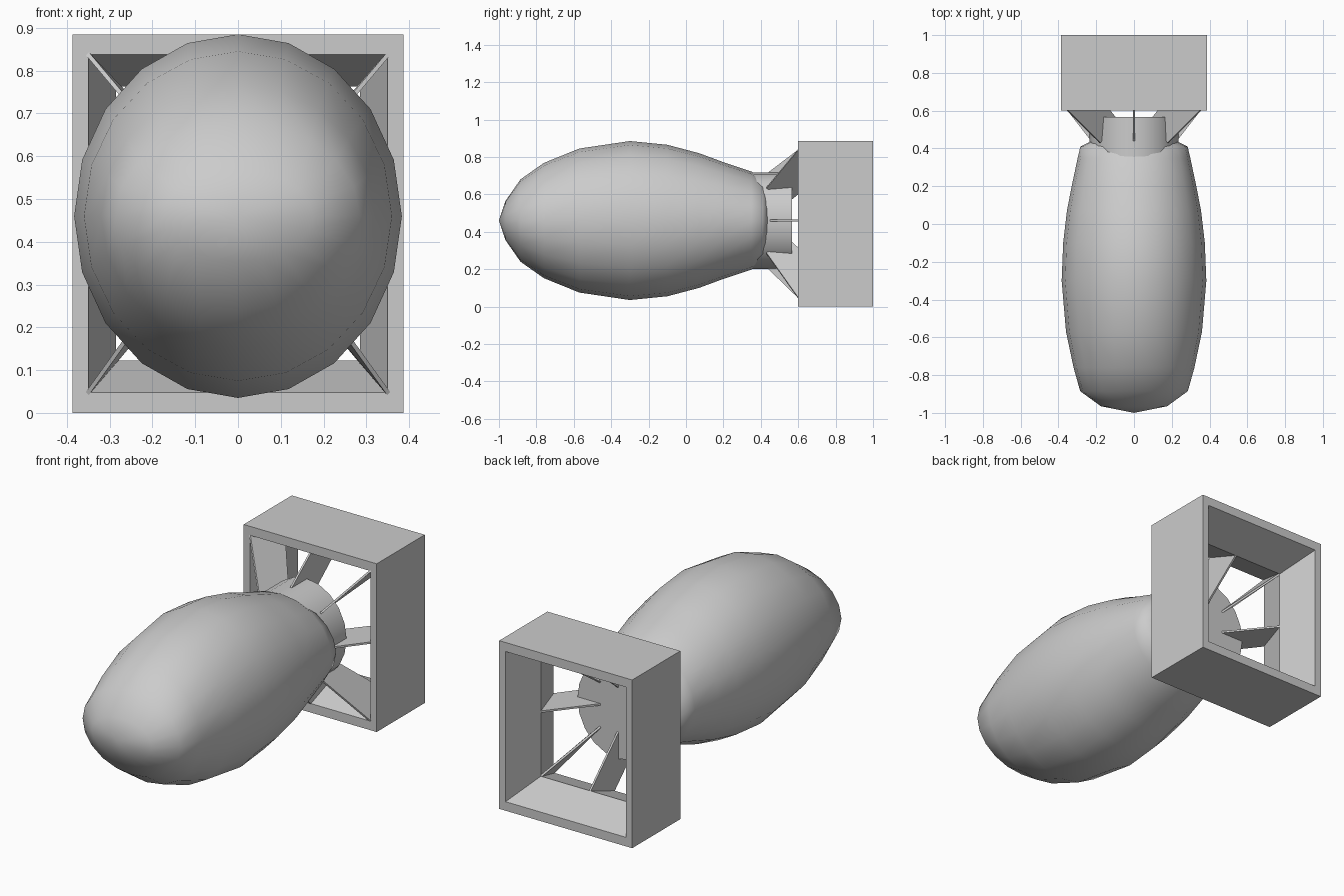
import bpy, math
from math import radians, cos, sin
from mathutils import Vector

if "Cube" in bpy.data.objects:
    bpy.data.objects.remove(bpy.data.objects["Cube"])

ZC = 0.46      # height of the long axis
FZ = 0.4425    # height of the tail frame centre


def make_object(name, verts, faces, smooth=None):
    mesh = bpy.data.meshes.new(name)
    mesh.from_pydata(verts, [], faces)
    mesh.update()
    obj = bpy.data.objects.new(name, mesh)
    bpy.context.collection.objects.link(obj)
    bpy.ops.object.select_all(action='DESELECT')
    obj.select_set(True)
    bpy.context.view_layer.objects.active = obj
    # consistent outward normals
    bpy.ops.object.mode_set(mode='EDIT')
    bpy.ops.mesh.select_all(action='SELECT')
    bpy.ops.mesh.normals_make_consistent(inside=False)
    bpy.ops.object.mode_set(mode='OBJECT')
    if smooth:
        bpy.ops.object.shade_smooth_by_angle(angle=radians(smooth))
    return obj


def loft(name, stations, sides=20, nose=None, smooth=40):
    """Elliptical rings (y, half width, half height) along y, capped at the ends."""
    verts, faces = [], []
    for y, rx, rz in stations:
        for i in range(sides):
            a = 2 * math.pi * i / sides
            verts.append((rx * cos(a), y, ZC + rz * sin(a)))
    for r in range(len(stations) - 1):
        for i in range(sides):
            j = (i + 1) % sides
            a, b = r * sides, (r + 1) * sides
            faces.append((a + i, a + j, b + j, b + i))
    last = (len(stations) - 1) * sides
    faces.append(tuple(range(last, last + sides)))
    if nose is None:
        faces.append(tuple(range(sides)))
    else:
        verts.append((0, nose, ZC))
        faces += [(len(verts) - 1, (i + 1) % sides, i) for i in range(sides)]
    return make_object(name, verts, faces, smooth)


# Main body: rounded nose, tapering to the rear
loft("body", [
    (-0.965, 0.175, 0.105), (-0.885, 0.285, 0.22), (-0.76, 0.32, 0.308),
    (-0.57, 0.36, 0.385), (-0.3, 0.383, 0.425), (-0.1, 0.375, 0.405),
    (0.07, 0.355, 0.36), (0.2, 0.33, 0.312), (0.35, 0.298, 0.262),
    (0.41, 0.284, 0.22), (0.44, 0.225, 0.185)], nose=-1.0, smooth=50)

# Tail tube
loft("tail_tube", [(0.3, 0.235, 0.258), (0.567, 0.235, 0.258)])

# Tail frame: rectangular ring whose inner walls swell to a ridge at mid depth
profile = [(0.6, 0.387, 0.4425), (1.0, 0.387, 0.4425), (1.0, 0.35, 0.395),
           (0.8, 0.285, 0.32), (0.6, 0.35, 0.395)]
verts, faces = [], []
for sx, sz in ((1, 1), (-1, 1), (-1, -1), (1, -1)):
    verts += [(sx * hx, y, FZ + sz * hz) for y, hx, hz in profile]
n = len(profile)
for c in range(4):
    d = (c + 1) % 4
    for i in range(n):
        j = (i + 1) % n
        faces.append((c * n + i, c * n + j, d * n + j, d * n + i))
make_object("tail_frame", verts, faces)

# Eight thin fins joining the tube to the sides and corners of the frame
T = 0.005
for k, (sx, sz) in enumerate([(1, 0), (1, 1), (0, 1), (-1, 1),
                              (-1, 0), (-1, -1), (0, -1), (1, -1)]):
    def point(y, hx, hz, base):
        return Vector((sx * hx, y, base + sz * hz))
    zf = FZ if sz else ZC
    outline = [point(0.43, 0.18 if sx and sz else 0.22, 0.175 if sx and sz else 0.25, ZC),
               point(0.6, 0.352, 0.397, zf),
               point(0.8, 0.288, 0.323, zf),
               point(0.565, 0.1, 0.115, ZC)]
    side = Vector((-sz, 0, sx)).normalized() * T
    v = [p + side for p in outline] + [p - side for p in outline]
    f = [(0, 1, 2, 3), (7, 6, 5, 4)]
    f += [(i, (i + 1) % 4, (i + 1) % 4 + 4, i + 4) for i in range(4)]
    make_object(f"tail_fin_{k + 1}", v, f)
